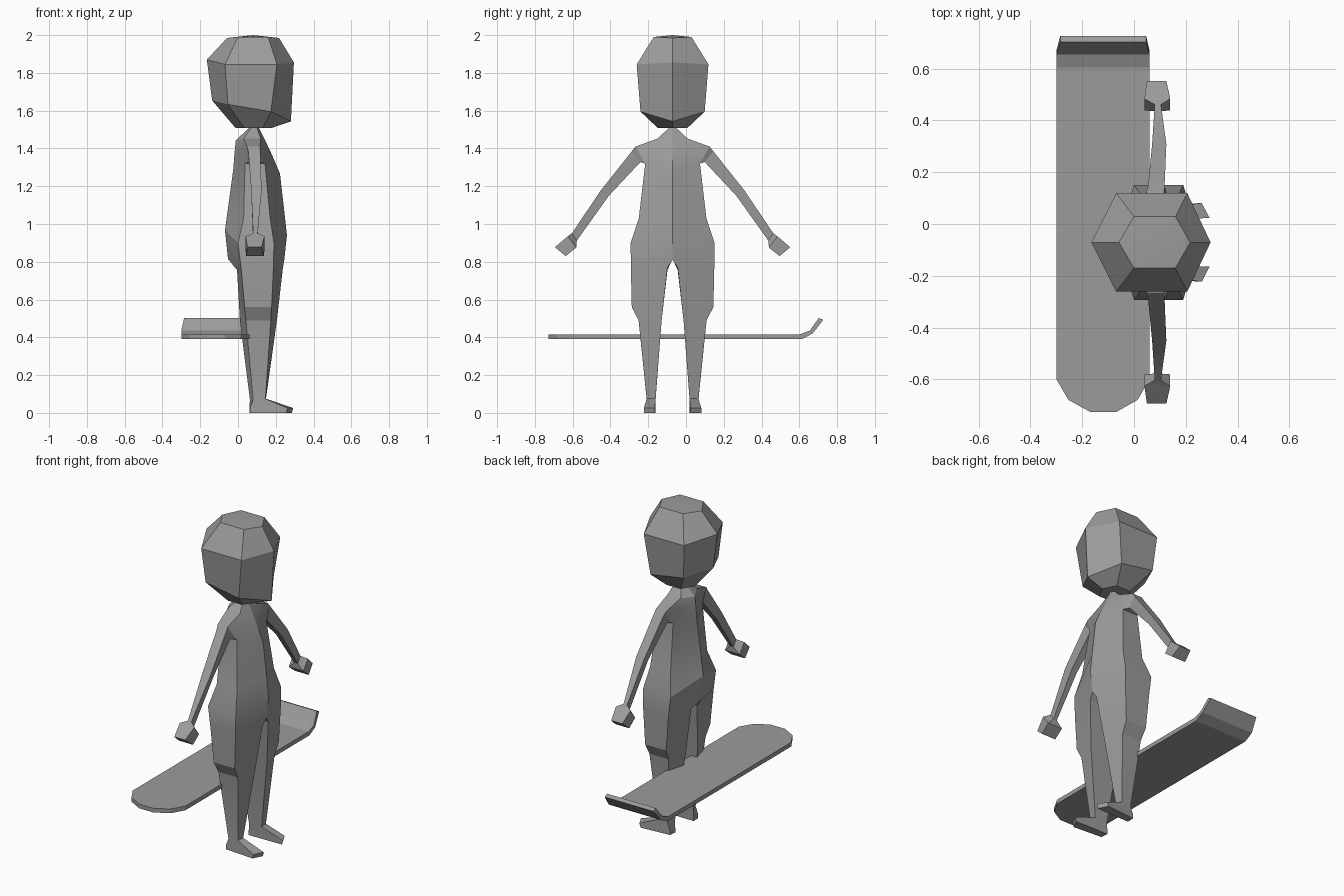
import bpy, bmesh, math

MID = -0.071  # y of the figure's symmetry plane

mat = bpy.data.materials.new("plain_grey")
mat.diffuse_color = (0.33, 0.33, 0.33, 1)


def finish(bm, name, y=0.0):
    bmesh.ops.remove_doubles(bm, verts=bm.verts[:], dist=0.0005)
    bmesh.ops.recalc_face_normals(bm, faces=bm.faces[:])
    me = bpy.data.meshes.new(name)
    bm.to_mesh(me)
    bm.free()
    me.materials.append(mat)
    ob = bpy.data.objects.new(name, me)
    ob.location.y = y
    bpy.context.collection.objects.link(ob)
    bpy.context.view_layer.objects.active = ob
    ob.select_set(True)
    bpy.ops.object.shade_smooth_by_angle(angle=math.radians(20))
    ob.select_set(False)


def loft(bm, rings, skip=lambda r, k: False):
    """Bridge four-point rings; skip(r, k) leaves out side k after ring r."""
    vs = [[bm.verts.new(p) for p in ring] for ring in rings]
    for r in range(len(vs) - 1):
        for k in range(4):
            j = (k + 1) % 4
            if not skip(r, k):
                bm.faces.new((vs[r][k], vs[r][j], vs[r + 1][j], vs[r + 1][k]))
    return vs


def flip(rings, s):
    return [[(x, s * d, z) for x, d, z in ring] for ring in rings]


# Rings run: inner front, outer front, outer back, inner back
trunk = [
    [(.11, 0, 1.51), (.10, .018, 1.51), (.07, .018, 1.51), (.06, 0, 1.51)],
    [(.15, 0, 1.43), (.12, .08, 1.452), (.03, .08, 1.452), (-.012, 0, 1.443)],
    [(.178, 0, 1.37), (.116, .196, 1.41), (.048, .196, 1.41), (-.018, 0, 1.38)],
    [(.222, 0, 1.268), (.143, .145, 1.32), (.037, .145, 1.32), (-.025, 0, 1.29)],
    [(.246, 0, 1.06), (.17, .179, 1.03), (.03, .179, 1.03), (-.055, 0, 1.07)],
    [(.259, 0, .94), (.19, .222, .90), (.0, .222, .90), (-.069, 0, .967)],
    [(.245, 0, .81), (.188, .221, .78), (.015, .221, .78), (-.053, 0, .815)],
    [(.238, .027, .77), (.178, .216, .56), (.035, .216, .56), (-.005, .027, .756)],
    [(.206, .058, .49), (.174, .18, .49), (.042, .18, .49), (.01, .058, .49)],
    [(.148, .09, .075), (.145, .137, .075), (.08, .137, .07), (.063, .09, .07)],
    [(.292, .094, .026), (.262, .152, .026), (.063, .137, .026), (.06, .09, .026)],
    [(.285, .094, 0), (.255, .152, 0), (.063, .137, 0), (.06, .09, 0)],
]
# Rings run: top front, top back, bottom back, bottom front
arm = [
    [(.116, .196, 1.41), (.048, .196, 1.41), (.037, .145, 1.32), (.143, .145, 1.32)],
    [(.118, .215, 1.386), (.054, .215, 1.386), (.058, .170, 1.328), (.116, .170, 1.328)],
    [(.125, .380, 1.178), (.070, .380, 1.178), (.075, .337, 1.150), (.115, .337, 1.150)],
    [(.104, .533, .951), (.080, .533, .951), (.080, .507, .912), (.104, .507, .912)],
    [(.140, .555, .935), (.040, .555, .935), (.040, .510, .875), (.140, .510, .875)],
    [(.125, .623, .877), (.050, .623, .877), (.042, .566, .830), (.138, .566, .830)],
]

# Body: trunk, legs, feet and arms in one shell
bm = bmesh.new()
for s in (1, -1):
    vs = loft(bm, flip(trunk, s),
              lambda r, k: (k == 3 and r < 6) or (k == 1 and r == 2))
    bm.faces.new(vs[0])
    bm.faces.new(vs[-1])
    vs = loft(bm, flip(arm, s))
    bm.faces.new(vs[-1])
finish(bm, "body", MID)

# Head: faceted six-sided block
head = [
    [(.217, 0, 1.985), (.16, .1, 1.99), (.0, .1, 1.99), (-.058, 0, 1.985)],
    [(.296, 0, 1.855), (.206, .19, 1.845), (-.069, .19, 1.845), (-.165, 0, 1.87)],
    [(.28, 0, 1.543), (.174, .17, 1.595), (-.053, .17, 1.633), (-.137, 0, 1.654)],
    [(.174, 0, 1.507), (.13, .077, 1.507), (.035, .077, 1.507), (-.012, 0, 1.507)],
]
bm = bmesh.new()
for s in (1, -1):
    vs = loft(bm, flip(head, s), lambda r, k: k == 3)
    crown = bm.verts.new((.08, 0, 2.0))
    for a, b in zip(vs[0], vs[0][1:]):
        bm.faces.new((a, b, crown))
    bm.faces.new(vs[-1])
finish(bm, "head", MID)

# Board: cross strips of (y, left x, right x, bottom z, top z, top y shift)
strips = [
    (-.727, -.168, -.07, .39, .416, 0),
    (-.68, -.253, .014, .39, .416, 0),
    (-.60, -.30, .06, .39, .416, 0),
    (.612, -.30, .06, .39, .416, -.008),
    (.670, -.30, .06, .42, .436, -.014),
    (.727, -.285, .047, .492, .503, -.024),
]
bm = bmesh.new()
vs = loft(bm, [[(l, y, b), (r, y, b), (r, y + t, h), (l, y + t, h)]
               for y, l, r, b, h, t in strips])
bm.faces.new(vs[0])
bm.faces.new(vs[-1])
finish(bm, "board")
